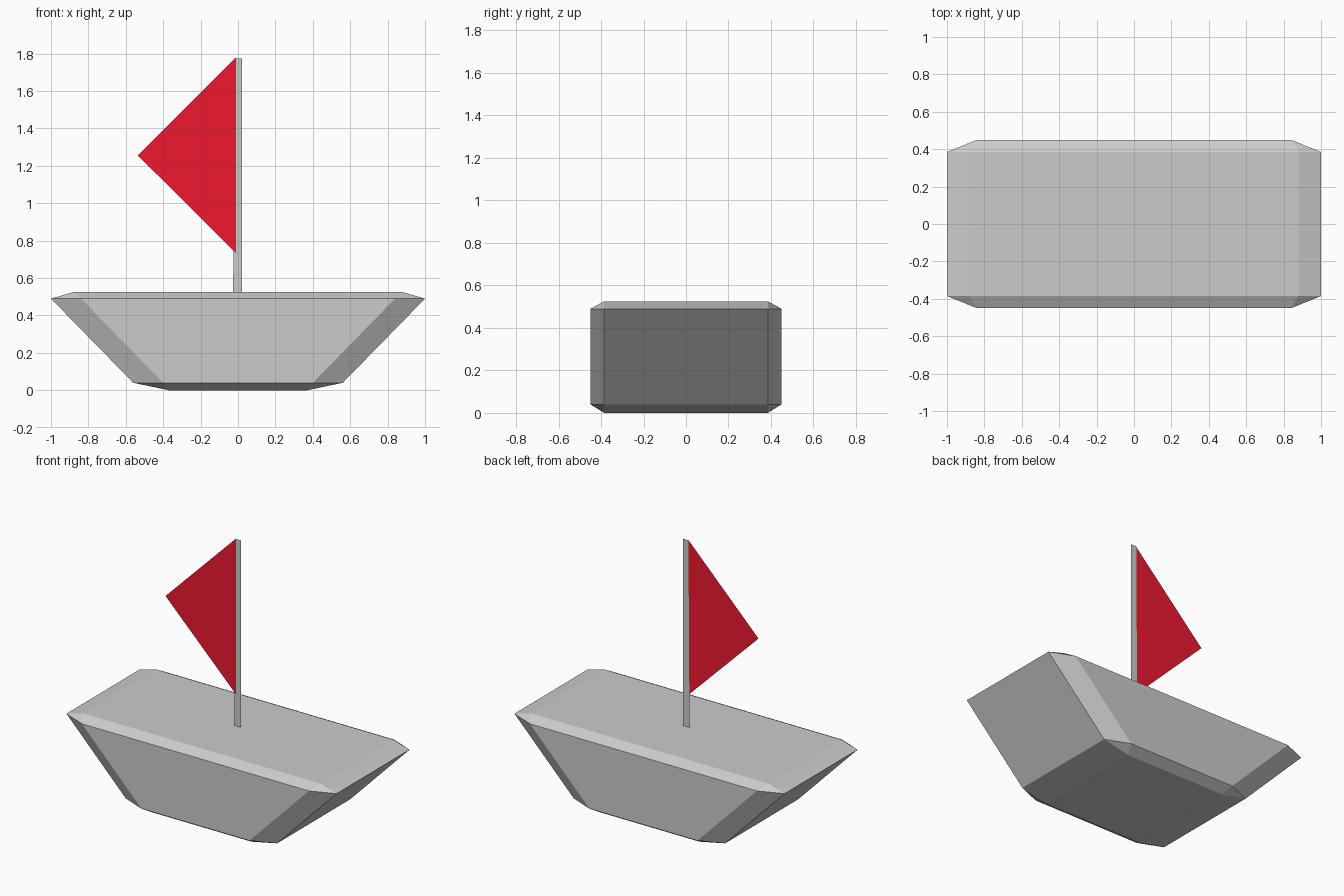
import bpy
import bmesh
from itertools import product

if "Cube" in bpy.data.objects:
    bpy.data.objects.remove(bpy.data.objects["Cube"])


def add_object(name, bm):
    mesh = bpy.data.meshes.new(name)
    bm.to_mesh(mesh)
    bm.free()
    obj = bpy.data.objects.new(name, mesh)
    bpy.context.collection.objects.link(obj)
    return obj


def flat_panel(name, outline, y):
    """Single face in the xz plane, facing the front."""
    bm = bmesh.new()
    bm.faces.new([bm.verts.new((x, y, z)) for x, z in outline])
    return add_object(name, bm)


# Hull: chamfered block flaring toward the deck, mirrored in x and y
quarter = [
    (0.88, 0.385, 0.525),                       # deck corner
    (1.00, 0.385, 0.49), (0.56, 0.385, 0.04),   # end face
    (0.84, 0.45, 0.49), (0.40, 0.45, 0.04),     # side face
    (0.37, 0.385, 0.0),                         # bottom corner
]
bm = bmesh.new()
for (x, y, z), sx, sy in product(quarter, (-1, 1), (-1, 1)):
    bm.verts.new((sx * x, sy * y, z))
bmesh.ops.convex_hull(bm, input=bm.verts[:])
bmesh.ops.dissolve_limit(bm, angle_limit=0.02, verts=bm.verts[:], edges=bm.edges[:])
bmesh.ops.recalc_face_normals(bm, faces=bm.faces[:])
add_object("hull", bm)

# Mast: thin flat strip standing on the deck
flat_panel("mast", [(-0.026, 0.525), (0.022, 0.525), (0.022, 1.775), (-0.018, 1.775)], 0.0)

# Flag: triangle just in front of the mast
flag = flat_panel("flag", [(-0.535, 1.255), (-0.012, 0.735), (-0.012, 1.78)], -0.002)
red = bpy.data.materials.new("flag_red")
red.diffuse_color = (0.85, 0.01, 0.03, 1)
red.use_nodes = True
red.node_tree.nodes["Principled BSDF"].inputs["Base Color"].default_value = red.diffuse_color
flag.data.materials.append(red)
